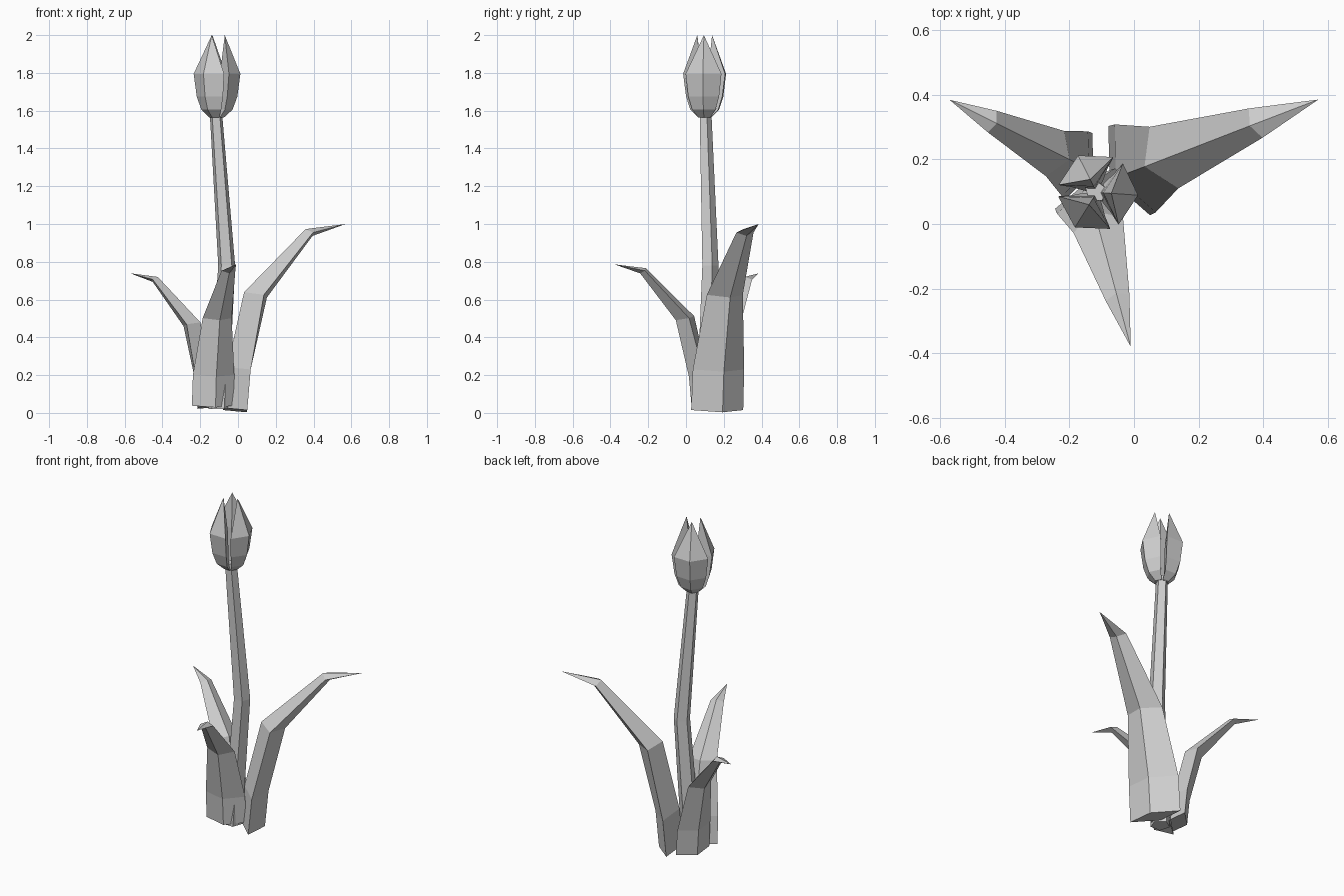
import bpy, bmesh, math
from mathutils import Vector

if "Cube" in bpy.data.objects:
    bpy.data.objects.remove(bpy.data.objects["Cube"])

grey = bpy.data.materials.new("light grey")
grey.diffuse_color = (0.62, 0.62, 0.62, 1)
grey.use_nodes = True
grey.node_tree.nodes["Principled BSDF"].inputs["Base Color"].default_value = grey.diffuse_color


def skin(name, rings, tip=None):
    """Flat-shaded tube through rings of points, closed by a cap or a pointed tip."""
    bm = bmesh.new()
    loops = [[bm.verts.new(p) for p in ring] for ring in rings]
    n = len(loops[0])
    for a, b in zip(loops, loops[1:]):
        for i in range(n):
            j = (i + 1) % n
            bm.faces.new((a[i], a[j], b[j], b[i]))
    bm.faces.new(loops[0])
    if tip is None:
        bm.faces.new(loops[-1])
    else:
        t = bm.verts.new(tip)
        for i in range(n):
            bm.faces.new((loops[-1][i], loops[-1][(i + 1) % n], t))
    bmesh.ops.recalc_face_normals(bm, faces=bm.faces)
    mesh = bpy.data.meshes.new(name)
    bm.to_mesh(mesh)
    bm.free()
    mesh.materials.append(grey)
    obj = bpy.data.objects.new(name, mesh)
    bpy.context.collection.objects.link(obj)
    return obj


def blade(name, origin, path_az, ring_az, nodes, tip, scale=1.0):
    """Pointed blade with a diamond section.
    nodes: (distance out, height, half width, half thickness, tilt in degrees)"""
    def heading(deg):
        a = math.radians(deg)
        return Vector((math.cos(a), math.sin(a), 0))
    o, d, out = Vector(origin), heading(path_az), heading(ring_az)
    side = Vector((out.y, -out.x, 0))
    up = Vector((0, 0, 1))
    rings = []
    for r, z, w, t, tilt in nodes:
        c = o + (d * r + up * z) * scale
        k = math.radians(tilt)
        thick = (out * math.cos(k) - up * math.sin(k)) * t * scale
        wide = side * w * scale
        rings.append([c + wide, c + thick, c - wide, c - thick])
    return skin(name, rings, o + (d * tip[0] + up * tip[1]) * scale)


# Stem: five-sided, slightly bent halfway up
stem_path = [(-0.105, 0.10, 0.02, 0.055), (-0.06, 0.125, 0.78, 0.047), (-0.118, 0.10, 1.60, 0.034)]
skin("stem", [[(x + r * math.cos(i * math.tau / 5 + 0.3),
                y + r * math.sin(i * math.tau / 5 + 0.3), z) for i in range(5)]
              for x, y, z, r in stem_path])

# Leaves: one shape, turned and scaled three ways
leaf_nodes = [
    (0.00, 0.00, 0.152, 0.068, 10),
    (0.02, 0.215, 0.150, 0.068, 10),
    (0.115, 0.61, 0.105, 0.068, 12),
    (0.418, 0.94, 0.050, 0.027, 42),
]
leaf_tip = (0.625, 0.985)
blade("leaf_right", (-0.015, 0.165, 0.015), 20.6, 25, leaf_nodes, leaf_tip)
blade("leaf_left", (-0.17, 0.18, 0.03), 153, 158, leaf_nodes, leaf_tip, 0.72)
blade("leaf_front", (-0.133, 0.079, 0.038), -75, -74, leaf_nodes, leaf_tip, 0.76)

# Flower: three plump petals around the stem top
petal_nodes = [
    (0.022, 1.565, 0.032, 0.020, 0),
    (0.050, 1.605, 0.062, 0.036, 0),
    (0.064, 1.675, 0.082, 0.048, 0),
    (0.074, 1.795, 0.095, 0.054, 0),
]
for name, az in (("petal_right", -4), ("petal_back", 117), ("petal_front", 238)):
    blade(name, (-0.115, 0.098, 0), az, az, petal_nodes, (0.045, 2.0))
